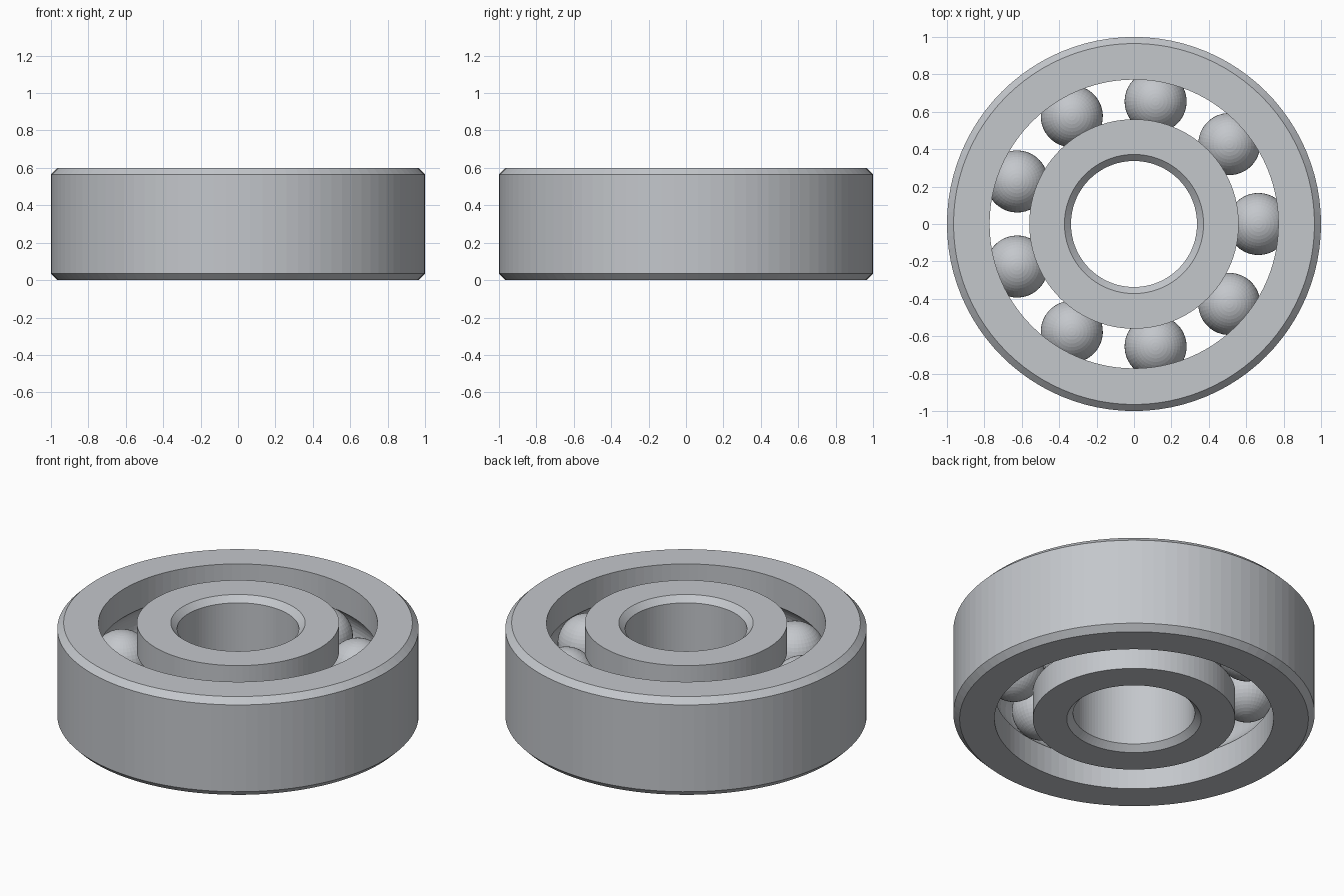
import bpy, bmesh
from math import sin, cos, pi, asin, radians

cube = bpy.data.objects.get("Cube")
if cube:
    bpy.data.objects.remove(cube)

HEIGHT, CHAMFER = 0.6, 0.035
MID = HEIGHT / 2
BALL_R, PITCH_R, BALLS = 0.167, 0.665, 9
SEGMENTS, GROOVE_STEPS = 96, 12

steel = bpy.data.materials.new("steel grey")
color = (0.55, 0.57, 0.6, 1)
steel.use_nodes = True
steel.diffuse_color = color
steel.node_tree.nodes["Principled BSDF"].inputs["Base Color"].default_value = color


def finish(name, bm):
    bmesh.ops.recalc_face_normals(bm, faces=bm.faces)
    mesh = bpy.data.meshes.new(name)
    bm.to_mesh(mesh)
    bm.free()
    mesh.materials.append(steel)
    obj = bpy.data.objects.new(name, mesh)
    bpy.context.collection.objects.link(obj)
    return obj


def lathe(name, profile):
    """Revolve a closed (radius, height) profile around z."""
    bm = bmesh.new()
    rings = []
    for i in range(SEGMENTS):
        a = 2 * pi * i / SEGMENTS
        rings.append([bm.verts.new((r * cos(a), r * sin(a), z)) for r, z in profile])
    n = len(profile)
    for i in range(SEGMENTS):
        here, after = rings[i], rings[(i + 1) % SEGMENTS]
        for j in range(n):
            k = (j + 1) % n
            bm.faces.new((here[j], after[j], after[k], here[k]))
    return finish(name, bm)


def race(name, plain_r, groove_r):
    """Ring with chamfers on its plain wall and a ball groove in the other wall."""
    side = 1 if plain_r > groove_r else -1
    edge = plain_r - side * CHAMFER
    profile = [(edge, 0), (plain_r, CHAMFER),
               (plain_r, HEIGHT - CHAMFER), (edge, HEIGHT), (groove_r, HEIGHT)]
    # The groove follows the ball from its upper lip to its lower lip
    reach = pi / 2 - asin(abs(groove_r - PITCH_R) / BALL_R)
    for i in range(GROOVE_STEPS + 1):
        a = reach * (1 - 2 * i / GROOVE_STEPS)
        profile.append((PITCH_R + side * BALL_R * cos(a), MID + BALL_R * sin(a)))
    profile.append((groove_r, 0))
    return lathe(name, profile)


# Rings
race("outer_ring", 1.0, 0.772)
race("inner_ring", 0.337, 0.56)

# Balls evenly spaced in the raceway
for i in range(BALLS):
    a = radians(360 / BALLS * i)
    bm = bmesh.new()
    bmesh.ops.create_uvsphere(bm, u_segments=40, v_segments=24, radius=BALL_R - 0.001)
    ball = finish(f"ball_{i + 1}", bm)
    ball.location = (PITCH_R * cos(a), PITCH_R * sin(a), MID)
    ball.rotation_euler.z = a
